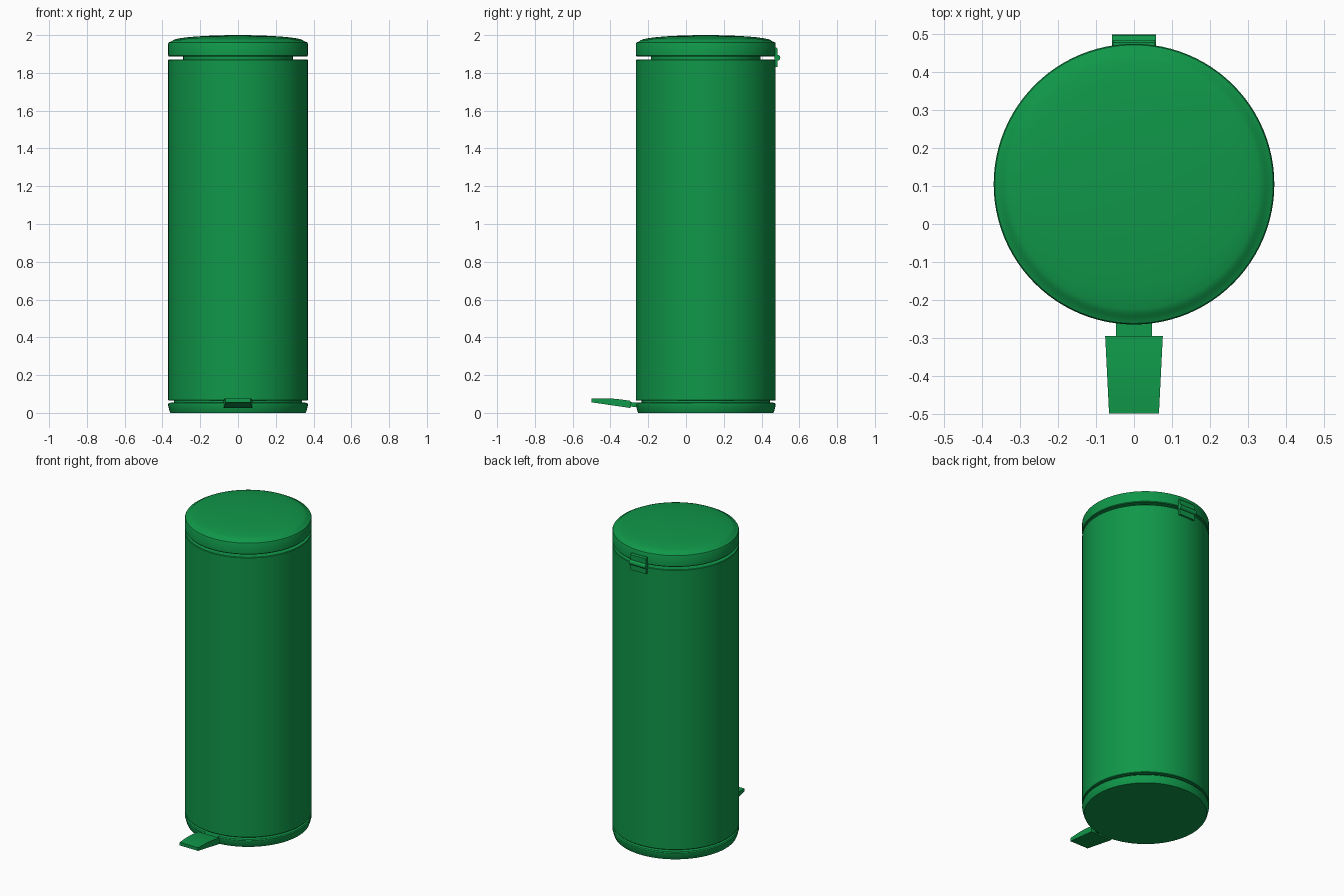
import bpy, bmesh, math

if "Cube" in bpy.data.objects:
    bpy.data.objects.remove(bpy.data.objects["Cube"])

AXIS_Y = 0.105   # centre line of the bin
R = 0.37         # outer radius

green = bpy.data.materials.new("green_enamel")
green.use_nodes = True
colour = (0.005, 0.31, 0.066, 1)
green.diffuse_color = colour
green.node_tree.nodes["Principled BSDF"].inputs["Base Color"].default_value = colour


def finish(name, bm, angle=30):
    bmesh.ops.recalc_face_normals(bm, faces=bm.faces)
    mesh = bpy.data.meshes.new(name)
    bm.to_mesh(mesh)
    bm.free()
    mesh.materials.append(green)
    obj = bpy.data.objects.new(name, mesh)
    bpy.context.collection.objects.link(obj)
    bpy.ops.object.select_all(action='DESELECT')
    obj.select_set(True)
    bpy.context.view_layer.objects.active = obj
    bpy.ops.object.shade_smooth_by_angle(angle=math.radians(angle))
    return obj


def lathe(name, profile, steps=96):
    """Spin a list of (radius, height) points around the bin axis."""
    bm = bmesh.new()
    verts = [bm.verts.new((r, AXIS_Y, z)) for r, z in profile]
    edges = [bm.edges.new(pair) for pair in zip(verts, verts[1:])]
    bmesh.ops.spin(bm, geom=verts + edges, cent=(0, AXIS_Y, 0), axis=(0, 0, 1),
                   angle=math.tau, steps=steps, use_merge=True)
    bmesh.ops.remove_doubles(bm, verts=bm.verts, dist=1e-5)
    return finish(name, bm)


def extrude_side(name, profile, half_width):
    """Extrude a (y, z) outline across x; half_width is a function of y."""
    bm = bmesh.new()
    sides = [[bm.verts.new((s * half_width(y), y, z)) for y, z in profile]
             for s in (-1, 1)]
    for loop in sides:
        bm.faces.new(loop)
    n = len(profile)
    for i in range(n):
        j = (i + 1) % n
        bm.faces.new((sides[0][i], sides[0][j], sides[1][j], sides[1][i]))
    return finish(name, bm)


# Round parts, bottom to top
lathe("base", [(0, 0), (0.358, 0), (0.363, 0.012), (R, 0.04), (R, 0.046),
               (0.366, 0.052), (0.35, 0.055), (0, 0.055)])
lathe("base_neck", [(0, 0.05), (0.34, 0.05), (0.34, 0.07), (0, 0.07)])
lathe("body", [(0, 0.065), (0.367, 0.065), (R, 0.068), (R, 1.867),
               (0.367, 1.87), (0, 1.87)])
lathe("lid_neck", [(0, 1.865), (0.29, 1.865), (0.29, 1.895), (0, 1.895)])

# Lid with a shallow dome
dome = [(0.35 * math.cos(a), 1.968 + 0.032 * math.sin(a))
        for a in (math.radians(d) for d in range(0, 90, 10))]
lathe("lid", [(0, 1.888), (0.367, 1.888), (R, 1.892), (R, 1.955),
              (0.367, 1.961)] + dome + [(0, 2.0)])

# Pedal: thin stem and a tapered tread with a slightly bowed top
extrude_side("pedal_stem", [(-0.31, 0.035), (-0.2, 0.025), (-0.2, 0.05), (-0.31, 0.058)],
             lambda y: 0.048)
tread_top = [(-0.5 + 0.205 * t, 0.076 - 0.012 * t + 0.006 * math.sin(math.pi * t))
             for t in (i / 8 for i in range(9))]
extrude_side("pedal_tread", [(-0.295, 0.026), (-0.5, 0.056)] + tread_top,
             lambda y: 0.076 + 0.05 * (y + 0.295))

# Hinge at the back: two leaves and a pin
extrude_side("hinge_upper_leaf", [(0.46, 1.89), (0.485, 1.89), (0.485, 1.928),
                                  (0.478, 1.935), (0.46, 1.935)], lambda y: 0.055)
extrude_side("hinge_lower_leaf", [(0.46, 1.83), (0.485, 1.83), (0.485, 1.872),
                                  (0.46, 1.872)], lambda y: 0.055)
pin = [(0.483 + 0.016 * math.cos(a), 1.88 + 0.016 * math.sin(a))
       for a in (math.tau * i / 16 for i in range(16))]
extrude_side("hinge_pin", pin, lambda y: 0.058)
